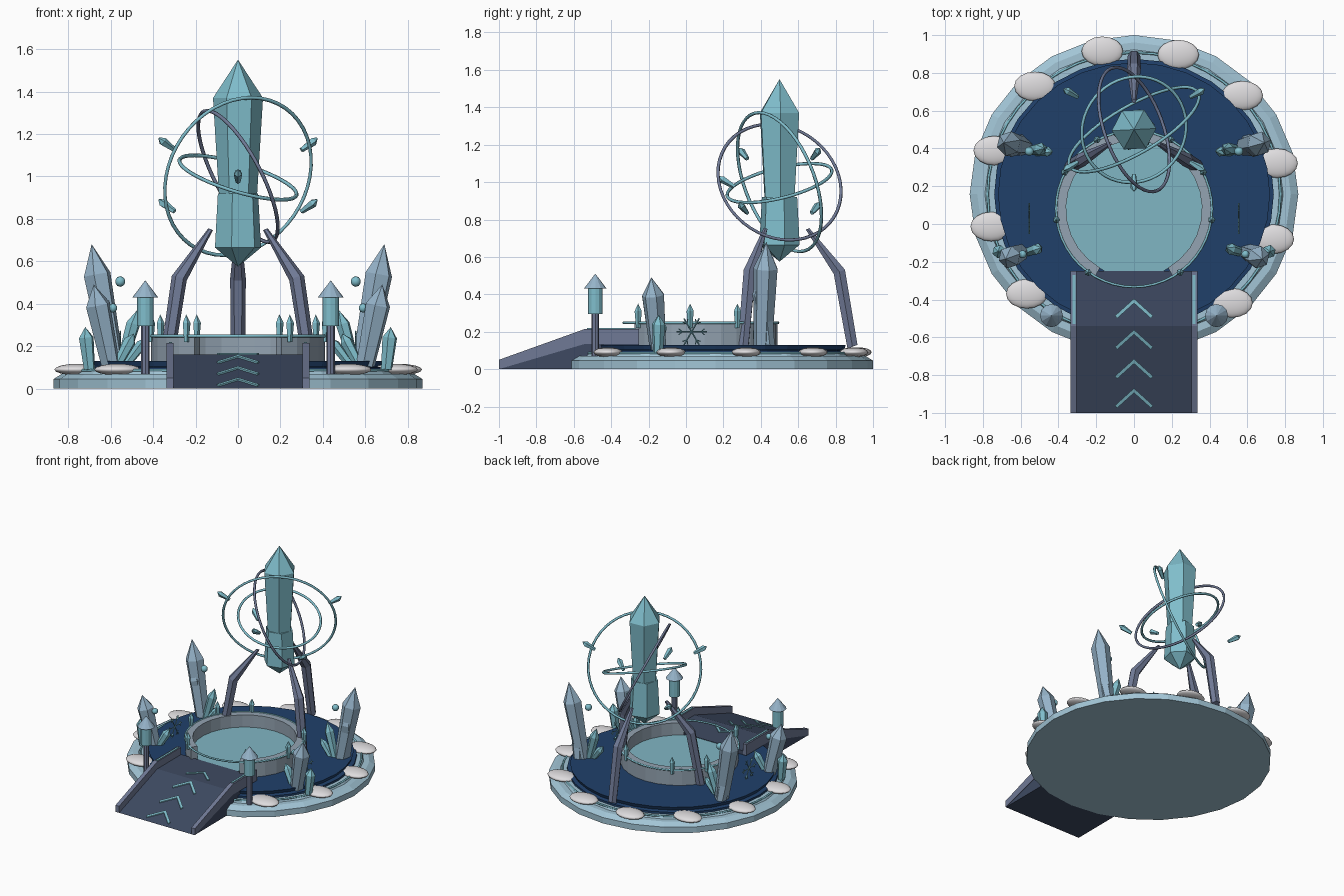
import bpy, bmesh, math
from mathutils import Vector

if "Cube" in bpy.data.objects:
    bpy.data.objects.remove(bpy.data.objects["Cube"])

# ---- colours ----
def mat(name, r, g, b):
    m = bpy.data.materials.new(name)
    lin = [((c / 255 + 0.055) / 1.055) ** 2.4 for c in (r, g, b)]
    m.diffuse_color = (*lin, 1)
    m.use_nodes = True
    m.node_tree.nodes["Principled BSDF"].inputs["Base Color"].default_value = m.diffuse_color
    return m

ICE = mat("ice_stone", 162, 197, 214)
NAVY = mat("navy", 32, 64, 106)
GREY = mat("grey_stone", 148, 164, 178)
WATER = mat("teal_water", 128, 182, 196)
TEAL = mat("teal_crystal", 128, 190, 204)
PALE = mat("pale_crystal", 150, 180, 202)
DARK = mat("dark_slate", 62, 74, 98)
SLATE = mat("slate", 112, 122, 150)
WHITE = mat("snow", 222, 220, 222)

# ---- helpers ----
def build(name, verts, faces, m, smooth=False):
    me = bpy.data.meshes.new(name)
    me.from_pydata([tuple(v) for v in verts], [], faces)
    bm = bmesh.new()
    bm.from_mesh(me)
    bmesh.ops.remove_doubles(bm, verts=bm.verts, dist=1e-5)
    bmesh.ops.recalc_face_normals(bm, faces=bm.faces)
    for f in bm.faces:
        f.smooth = smooth
    bm.to_mesh(me)
    bm.free()
    me.materials.append(m)
    ob = bpy.data.objects.new(name, me)
    bpy.context.collection.objects.link(ob)
    return ob

def loft(name, rings, n, m, spin=0.0):
    """Rings of (centre, radius) joined by sides; the axis runs first to last."""
    ax = (Vector(rings[-1][0]) - Vector(rings[0][0])).normalized()
    ref = Vector((0, 1, 0)) if abs(ax.y) < 0.8 else Vector((1, 0, 0))
    u = ref.cross(ax).normalized()
    w = ax.cross(u)
    vs, fs = [], []
    for c, r in rings:
        for i in range(n):
            a = 2 * math.pi * i / n + spin
            vs.append(Vector(c) + (u * math.cos(a) + w * math.sin(a)) * max(r, 0.0003))
    for k in range(len(rings) - 1):
        for i in range(n):
            j = (i + 1) % n
            fs.append((k * n + i, k * n + j, k * n + n + j, k * n + n + i))
    fs += [tuple(range(n)), tuple(range(len(vs) - n, len(vs)))]
    return build(name, vs, fs, m)

def crystal(name, base, tip, r, m, shoulder=0.75, n=6, foot=0.75):
    b, t = Vector(base), Vector(tip)
    return loft(name, [(b, r * foot), (b.lerp(t, shoulder), r), (t, 0)], n, m, 0.3)

def disc(name, prof, centre, m, n=24, sy=1.0):
    ob = loft(name, [((0, 0, z), r) for r, z in prof], n, m)
    ob.scale.y = sy
    ob.location = (*centre, 0)
    return ob

def hoop(name, centre, normal, R, r, m, sy=1.0):
    bpy.ops.mesh.primitive_torus_add(major_radius=R, minor_radius=r, major_segments=48,
                                     minor_segments=6, location=centre)
    ob = bpy.context.object
    ob.name = name
    ob.rotation_euler = Vector(normal).to_track_quat('Z', 'Y').to_euler()
    ob.scale.y = sy
    ob.data.materials.append(m)
    bpy.ops.object.shade_smooth()
    return ob

def ball(name, loc, scale, m, seg=16):
    bpy.ops.mesh.primitive_uv_sphere_add(segments=seg, ring_count=seg // 2, radius=1, location=loc)
    ob = bpy.context.object
    ob.name = name
    ob.scale = scale
    ob.data.materials.append(m)
    bpy.ops.object.shade_smooth()

def prism(name, poly, x0, x1, m):
    """Side outline in (y, z) extruded along x."""
    n = len(poly)
    vs = [(x, y, z) for x in (x0, x1) for y, z in poly]
    fs = [(i, (i + 1) % n, n + (i + 1) % n, n + i) for i in range(n)]
    return build(name, vs, fs + [tuple(range(n)), tuple(range(n, 2 * n))], m)

def polar(c, r, deg, z):
    a = math.radians(deg)
    return Vector((c[0] + r * math.cos(a), c[1] + r * math.sin(a), z))

MID, POOL, SPIRE = (0, 0.158), (0, 0.08), (0, 0.5)

# ---- round base ----
disc("base", [(0.87, 0), (0.87, 0.045), (0.83, 0.07), (0.79, 0.07), (0.78, 0.085)], MID, ICE, 24, 0.968)
disc("navy_floor", [(0.74, 0.08), (0.74, 0.10), (0.71, 0.105), (0.72, 0.13)], MID, NAVY, 32, 0.968)
hoop("base_trim", (*MID, 0.086), (0, 0, 1), 0.775, 0.007, TEAL, 0.968)

# ---- snow mounds around the rim ----
for i in range(10):
    ball("snow_mound", polar(MID, 0.775, -48 + 30.1 * i, 0.09), (0.11, 0.078, 0.027), WHITE)

# ---- pool: open wall, water, trim ----
vs, fs, N = [], [], 24
for i in range(N + 1):
    d = -60 + 300 * i / N
    vs += [polar(POOL, r, d, z) for r, z in ((0.36, 0.12), (0.41, 0.12), (0.41, 0.25), (0.36, 0.25))]
for i in range(N):
    for k in range(4):
        l = (k + 1) % 4
        fs.append((4 * i + k, 4 * i + l, 4 * i + 4 + l, 4 * i + 4 + k))
fs += [(0, 1, 2, 3), tuple(range(4 * N, 4 * N + 4))]
build("pool_wall", vs, fs, GREY)
disc("pool_water", [(0.365, 0.12), (0.365, 0.157)], POOL, WATER, 32)
hoop("pool_trim", (*POOL, 0.248), (0, 0, 1), 0.413, 0.007, TEAL)
for d in (-54, -8, 28, 62, 118, 152, 188, 234):
    p = polar(POOL, 0.415, d, 0.22)
    loft("rim_shard", [(p, 0.012), (p + Vector((0, 0, 0.09)), 0.02), (p + Vector((0, 0, 0.13)), 0)], 5, TEAL)

# ---- ramp with rails and arrows ----
def deck(y):
    return 0.16 if y > -0.54 else 0.16 * (y + 1) / 0.46

prism("ramp", [(-1, 0), (-0.54, 0.16), (-0.25, 0.16), (-0.25, 0.01), (-0.62, 0.001)], -0.333, 0.333, DARK)
for s in (-1, 1):
    prism("ramp_rail", [(-1, 0), (-1, 0.05), (-0.54, 0.215), (-0.25, 0.215), (-0.25, 0.135), (-0.54, 0.135)],
          s * 0.305, s * 0.336, SLATE)
    prism("rail_strip", [(-0.53, 0.215), (-0.27, 0.215), (-0.27, 0.22), (-0.53, 0.22)], s * 0.31, s * 0.325, TEAL)
    for y in (-0.395, -0.56, -0.715, -0.87):
        flat = [(0, y), (s * 0.1, y - 0.09), (s * 0.09, y - 0.105), (0, y - 0.024)]
        pts = [(x, v, deck(v) + h) for h in (0.001, 0.008) for x, v in flat]
        build("ramp_arrow", pts, [(0, 1, 2, 3), (4, 5, 6, 7)] +
              [(i, (i + 1) % 4, 4 + (i + 1) % 4, 4 + i) for i in range(4)], TEAL)

# ---- great floating crystal ----
def up(z):
    return (*SPIRE, z)

loft("great_crystal_lower", [(up(0.575), 0), (up(0.665), 0.112), (up(0.92), 0.098)], 6, TEAL, 0.25)
loft("great_crystal_upper", [(up(0.88), 0.088), (up(1.37), 0.118), (up(1.55), 0)], 6, TEAL, 0.05)

# ---- tripod legs ----
for d in (90, 210, 330):
    loft("support_leg", [(polar(SPIRE, 0.39, d, 0.12), 0.033), (polar(SPIRE, 0.32, d, 0.52), 0.037),
                         (polar(SPIRE, 0.15, d, 0.75), 0.012)], 6, SLATE)

# ---- orbit hoops and drifting shards ----
hoop("large_hoop", up(1.0), (-0.475, 0.82, 0.32), 0.392, 0.009, TEAL)
hoop("slate_hoop", up(1.0), (0.842, 0.31, 0.447), 0.346, 0.009, SLATE)
hoop("small_hoop", up(0.995), (0.28, -0.23, 0.93), 0.288, 0.009, TEAL)
for d, z, r in ((30, 1.15, 0.385), (150, 0.86, 0.385), (210, 1.15, 0.385), (330, 0.86, 0.385), (270, 1.0, 0.28)):
    loft("drifting_shard", [(polar(SPIRE, r - 0.04, d, z - 0.025), 0.012), (polar(SPIRE, r + 0.025, d, z + 0.015), 0.021),
                            (polar(SPIRE, r + 0.045, d, z + 0.03), 0.004)], 5, TEAL)

# ---- side details, mirrored left and right ----
for s in (-1, 1):
    # tall rear cluster
    crystal("tall_crystal", (s * 0.585, 0.41, 0.11), (s * 0.69, 0.43, 0.68), 0.066, PALE)
    crystal("tall_crystal_side", (s * 0.60, 0.44, 0.11), (s * 0.655, 0.39, 0.50), 0.05, PALE)
    crystal("rear_teal_crystal", (s * 0.55, 0.39, 0.11), (s * 0.475, 0.40, 0.37), 0.034, TEAL)
    crystal("rear_teal_sprout", (s * 0.53, 0.38, 0.11), (s * 0.43, 0.385, 0.24), 0.026, TEAL)
    # short front cluster
    crystal("short_crystal", (s * 0.60, -0.15, 0.11), (s * 0.68, -0.185, 0.49), 0.06, PALE)
    crystal("short_teal_crystal", (s * 0.70, -0.15, 0.09), (s * 0.72, -0.145, 0.29), 0.036, TEAL)
    crystal("short_teal_sprout", (s * 0.57, -0.15, 0.11), (s * 0.49, -0.125, 0.26), 0.03, TEAL)
    # glowing orbs
    ball("orb", (s * 0.555, 0.385, 0.505), (0.025,) * 3, TEAL, 10)
    ball("orb", (s * 0.59, -0.16, 0.38), (0.022,) * 3, TEAL, 10)
    # lantern
    c = (s * 0.437, -0.485)
    disc("lantern_post", [(0.02, 0.06), (0.02, 0.31)], c, SLATE, 8)
    disc("lantern_glass", [(0.038, 0.295), (0.038, 0.44)], c, TEAL, 12)
    disc("lantern_roof", [(0.061, 0.43), (0, 0.51)], c, PALE, 12)
    # upright snowflake
    o = Vector((s * 0.555, 0.03, 0.20))
    for k in range(6):
        a = math.radians(60 * k)
        arm = Vector((0, math.cos(a), math.sin(a)))
        loft("snowflake_arm", [(o, 0.004), (o + arm * 0.082, 0.004)], 4, TEAL)
        for t in (-0.7, 0.7):
            twig = Vector((0, math.cos(a + t), math.sin(a + t)))
            loft("snowflake_twig", [(o + arm * 0.05, 0.003), (o + arm * 0.05 + twig * 0.025, 0.003)], 4, TEAL)
